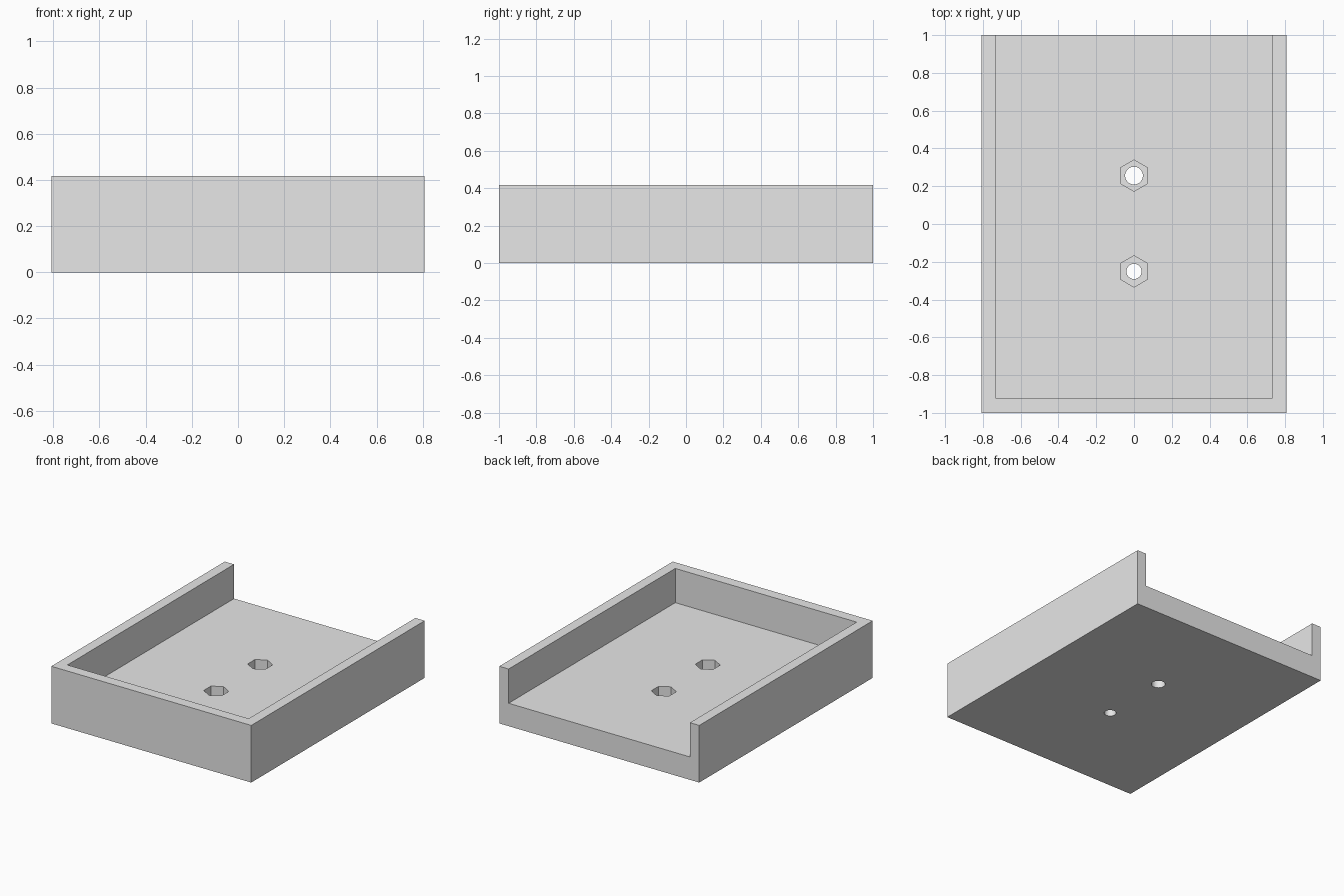
import bpy
from math import pi

if "Cube" in bpy.data.objects:
    bpy.data.objects.remove(bpy.data.objects["Cube"])

HALF_X, HALF_Y, HEIGHT = 0.807, 1.0, 0.417
WALL, FLOOR, POCKET_FLOOR = 0.075, 0.167, 0.083

grey = bpy.data.materials.new("plain_grey")
grey.use_nodes = True
colour = (0.8, 0.8, 0.8, 1)
grey.diffuse_color = colour
grey.node_tree.nodes["Principled BSDF"].inputs["Base Color"].default_value = colour


def box(name, low, high):
    """Box between two opposite corners."""
    bpy.ops.mesh.primitive_cube_add(size=1, location=[(a + b) / 2 for a, b in zip(low, high)])
    ob = bpy.context.object
    ob.name = name
    ob.scale = [b - a for a, b in zip(low, high)]
    bpy.ops.object.transform_apply(location=True, rotation=False, scale=True)
    return ob


def prism(name, sides, radius, y, bottom, top, turn=0):
    """Upright prism on the centre line."""
    bpy.ops.mesh.primitive_cylinder_add(
        vertices=sides, radius=radius, depth=top - bottom,
        location=(0, y, (bottom + top) / 2), rotation=(0, 0, turn))
    ob = bpy.context.object
    ob.name = name
    return ob


def cut(target, cutter):
    """Subtract the cutter from the target, then discard it."""
    cutter.hide_render = True
    mod = target.modifiers.new("cut", 'BOOLEAN')
    mod.operation = 'DIFFERENCE'
    mod.solver = 'EXACT'
    mod.object = cutter
    bpy.context.view_layer.objects.active = target
    bpy.ops.object.modifier_apply(modifier=mod.name)
    bpy.data.objects.remove(cutter)


# Tray block, hollowed from the top and open at the back
tray = box("open_tray", (-HALF_X, -HALF_Y, 0), (HALF_X, HALF_Y, HEIGHT))
tray.data.materials.append(grey)
cut(tray, box("hollow", (-HALF_X + WALL, -HALF_Y + WALL + 0.003, FLOOR),
              (HALF_X - WALL, HALF_Y + 1, HEIGHT + 1)))

# Hexagonal nut pockets with round bolt holes through the floor
for y, hole_radius in ((0.256, 0.047), (-0.251, 0.04)):
    cut(tray, prism("nut_pocket", 6, 0.083, y, POCKET_FLOOR, HEIGHT))
    cut(tray, prism("bolt_hole", 48, hole_radius, y, -0.1, HEIGHT))

# Smooth hole walls, crisp edges elsewhere
bpy.ops.object.select_all(action='DESELECT')
tray.select_set(True)
bpy.context.view_layer.objects.active = tray
bpy.ops.object.shade_smooth_by_angle(angle=pi / 6)
